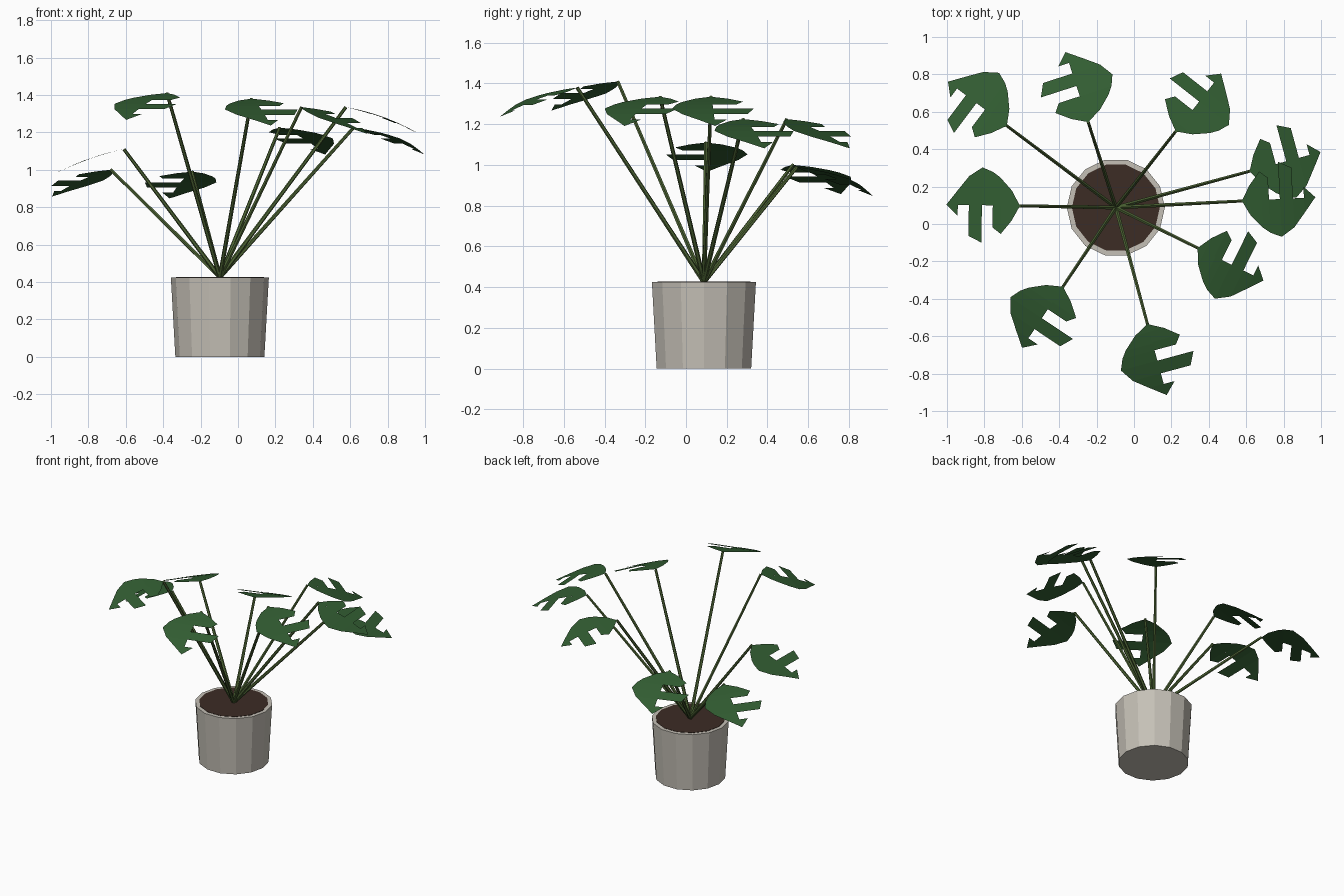
import bpy, math
from mathutils import Vector

if "Cube" in bpy.data.objects:
    bpy.data.objects.remove(bpy.data.objects["Cube"])


def material(name, rgb):
    m = bpy.data.materials.new(name)
    m.diffuse_color = (*rgb, 1)
    m.use_nodes = True
    m.node_tree.nodes["Principled BSDF"].inputs["Base Color"].default_value = m.diffuse_color
    return m


POT = material("pot_clay", (0.56, 0.53, 0.47))
SOIL = material("soil_brown", (0.045, 0.025, 0.018))
STEM = material("stem_green", (0.075, 0.13, 0.035))
LEAF = material("leaf_green", (0.032, 0.11, 0.032))

CX, CY, TOP = -0.097, 0.088, 0.425


def cone(name, r1, r2, z0, z1, sides, mat):
    bpy.ops.mesh.primitive_cone_add(vertices=sides, radius1=r1, radius2=r2, depth=z1 - z0,
                                    location=(CX, CY, (z0 + z1) / 2),
                                    rotation=(0, 0, math.pi / 2))
    ob = bpy.context.object
    ob.name = name
    ob.data.materials.append(mat)
    return ob


# pot and soil
cone("pot", 0.238, 0.262, 0, TOP, 14, POT)
cone("soil", 0.235, 0.235, TOP - 0.03, TOP + 0.002, 14, SOIL)

# leaf half outlines: (distance along midrib, half width)
FULL = [(0, 0), (.043, .08), (.107, .15), (.145, .178), (.203, .202),
        (.273, .155), (.332, .08), (.393, 0)]
LOBES = [[(0, 0), (.043, .08), (.1, .152), (.145, .118)],
         [(.203, .2), (.273, .165)],
         [(.332, .06), (.393, 0)]]


def stem(name, a, b):
    d = b - a
    bpy.ops.mesh.primitive_cone_add(vertices=6, radius1=0.012, radius2=0.009,
                                    depth=d.length, location=(a + b) / 2)
    ob = bpy.context.object
    ob.name = name
    ob.rotation_euler = d.to_track_quat('Z', 'Y').to_euler()
    ob.data.materials.append(STEM)


def leaf(name, base, out):
    side = Vector((-out.y, out.x, 0))
    verts, faces, index = [], [], {}

    def point(u, v):
        key = (u, v)
        if key not in index:
            index[key] = len(verts)
            verts.append(base + out * u + side * v + Vector((0, 0, -0.2 * u - 0.42 * u * u)))
        return index[key]

    # plain half, then the half split into lobes
    for strip, s in [(FULL, -1)] + [(lobe, 1) for lobe in LOBES]:
        for (u0, w0), (u1, w1) in zip(strip, strip[1:]):
            ring = [point(u0, 0), point(u1, 0), point(u1, s * w1), point(u0, s * w0)]
            ring = list(dict.fromkeys(ring))
            faces.append(ring if s > 0 else ring[::-1])
    me = bpy.data.meshes.new(name)
    me.from_pydata(verts, [], faces)
    me.materials.append(LEAF)
    bpy.context.collection.objects.link(bpy.data.objects.new(name, me))


# stem ends, where each leaf starts
ENDS = [(-.68, .525, 1.0), (-.61, .097, 1.11), (-.38, -.335, 1.41),
        (.072, -.535, 1.38), (.34, -.128, 1.335), (.577, .123, 1.335),
        (.618, .282, 1.225), (.223, .495, 1.225), (-.245, .545, .99)]
root = Vector((CX, CY, TOP))
for i, e in enumerate(ENDS, 1):
    end = Vector(e)
    out = Vector((end.x - root.x, end.y - root.y, 0)).normalized()
    stem(f"stem_{i}", root, end)
    leaf(f"leaf_{i}", end, out)
